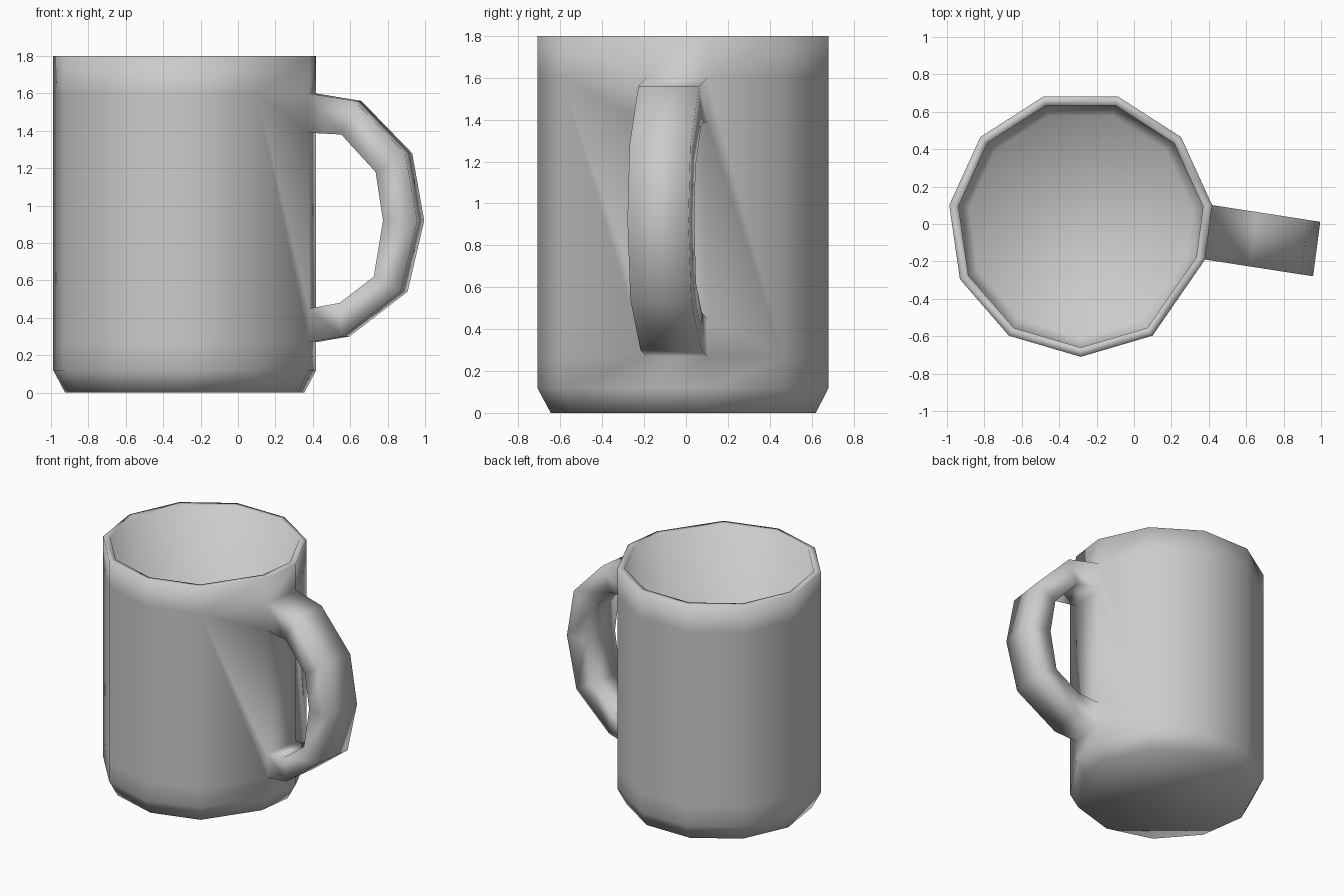
import bpy, bmesh, math
from mathutils import Vector

cube = bpy.data.objects.get("Cube")
if cube:
    bpy.data.objects.remove(cube, do_unlink=True)

glaze = bpy.data.materials.new("grey glaze")
glaze.use_nodes = True
grey = (0.6, 0.6, 0.6, 1)
glaze.diffuse_color = grey
glaze.node_tree.nodes["Principled BSDF"].inputs["Base Color"].default_value = grey

# Eleven-sided outline, with one corner moved in to the width of the handle
SIDES, RADIUS, CENTRE = 11, 0.71, Vector((-0.285, 0, 0))
outline = []
for i in range(SIDES):
    a = -math.pi / 2 + math.tau * i / SIDES
    outline.append(Vector((RADIUS * math.cos(a), RADIUS * math.sin(a), 0)))
FRONT, BACK = 2, 3
outline[FRONT] = Vector((0.665, -0.19, 0))

bm = bmesh.new()

def ring(scale, z):
    return [bm.verts.new(CENTRE + p * scale + Vector((0, 0, z))) for p in outline]

# Wall rings: foot, outside, rim, inside, floor
profile = [(0.91, 0), (1, 0.12), (1, 0.27), (1, 1.6), (1, 1.8),
           (0.93, 1.8), (0.93, 0.14), (0.85, 0.06)]
rings = [ring(s, z) for s, z in profile]
bm.faces.new(list(reversed(rings[0])))
bm.faces.new(rings[-1])

# Handle sections: outer and inner reach from the wall with height
outer = [(0, 0.27), (0.18, 0.30), (0.495, 0.54), (0.585, 0.92),
         (0.52, 1.28), (0.245, 1.56), (0, 1.6)]
inner = [(0, 0.45), (0.165, 0.48), (0.35, 0.62), (0.4, 0.92),
         (0.36, 1.18), (0.175, 1.38), (0, 1.39)]
direction = Vector((0.988, -0.153, 0))
wall_low, wall_high = rings[2], rings[3]

def handle_vert(corner, point):
    base = CENTRE + outline[corner]
    return bm.verts.new(base + direction * point[0] + Vector((0, 0, point[1])))

sections = []
for k, (o, n) in enumerate(zip(outer, inner)):
    if k == 0:
        of, ob = wall_low[FRONT], wall_low[BACK]
    elif k == len(outer) - 1:
        of, ob = wall_high[FRONT], wall_high[BACK]
    else:
        of, ob = handle_vert(FRONT, o), handle_vert(BACK, o)
    sections.append([of, ob, handle_vert(BACK, n), handle_vert(FRONT, n)])

for a, b in zip(sections, sections[1:]):
    for j in range(4):
        m = (j + 1) % 4
        bm.faces.new([a[j], a[m], b[m], b[j]])

# Body wall, sharing the handle's root corners
low, high = sections[0], sections[-1]
for r, (a, b) in enumerate(zip(rings, rings[1:])):
    for i in range(SIDES):
        j = (i + 1) % SIDES
        face = [a[i], a[j], b[j], b[i]]
        if r == 2:
            if i == FRONT:
                face = [low[3], low[2], high[2], high[3]]
            elif j == FRONT:
                face = [a[i], a[j], low[3], high[3], b[j], b[i]]
            elif i == BACK:
                face = [a[i], a[j], b[j], b[i], high[2], low[2]]
        bm.faces.new(face)

bmesh.ops.recalc_face_normals(bm, faces=bm.faces)
for f in bm.faces:
    f.smooth = True

mesh = bpy.data.meshes.new("mug")
bm.to_mesh(mesh)
bm.free()
mesh.materials.append(glaze)
mug = bpy.data.objects.new("mug", mesh)
bpy.context.collection.objects.link(mug)
